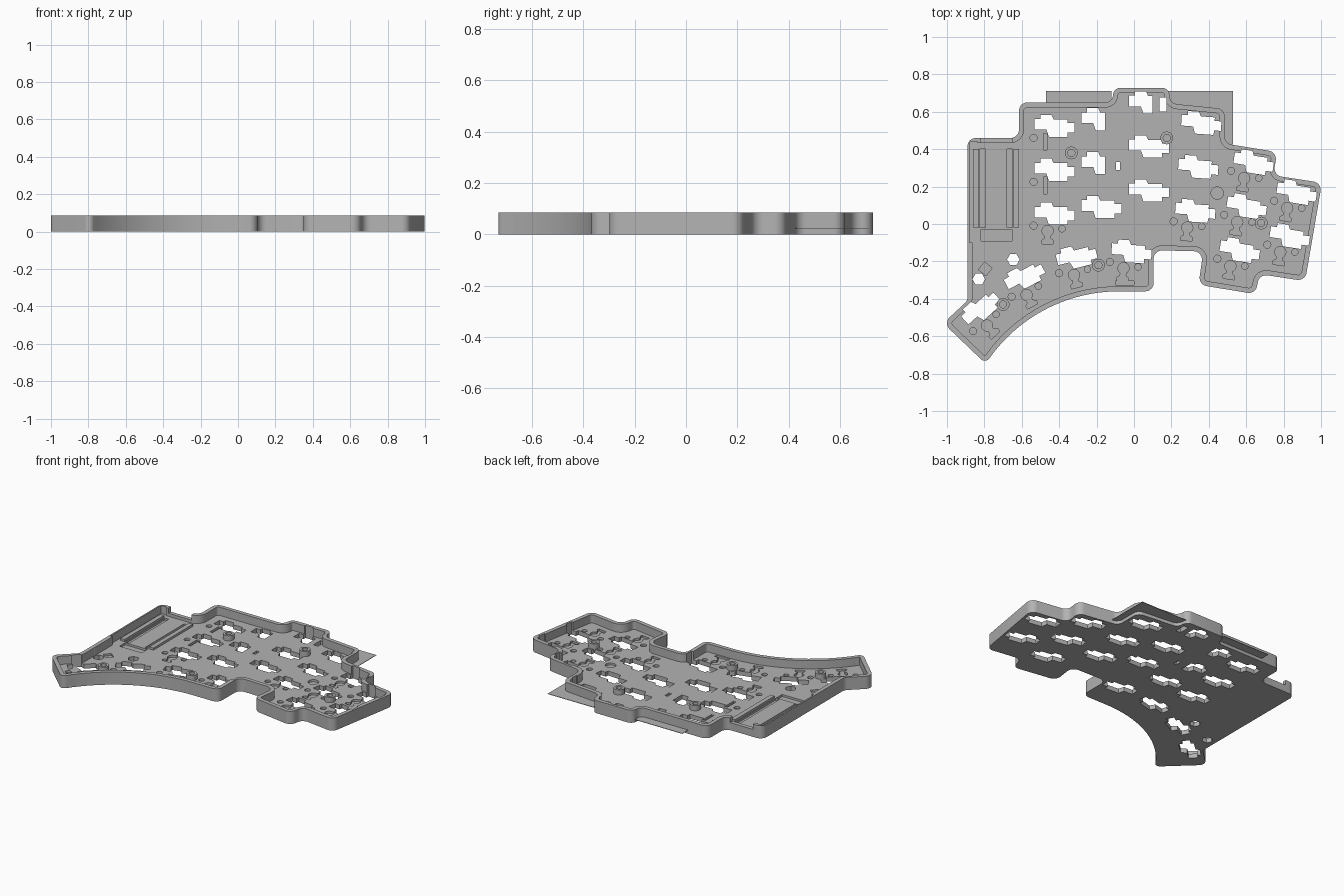
import bpy, bmesh, math
from mathutils import Vector, Matrix

if "Cube" in bpy.data.objects:
    bpy.data.objects.remove(bpy.data.objects["Cube"], do_unlink=True)

HEIGHT, FLOOR, WALL, CORNER = 0.085, 0.03, 0.027, 0.045
RECESS = FLOOR - 0.014

grey = bpy.data.materials.new("plain grey")
grey.use_nodes = True
grey.diffuse_color = (0.45, 0.45, 0.45, 1)
grey.node_tree.nodes["Principled BSDF"].inputs["Base Color"].default_value = grey.diffuse_color


# ---- helpers ----
def finish(name, bm):
    bmesh.ops.recalc_face_normals(bm, faces=bm.faces)
    mesh = bpy.data.meshes.new(name)
    bm.to_mesh(mesh)
    bm.free()
    mesh.materials.append(grey)
    obj = bpy.data.objects.new(name, mesh)
    bpy.context.collection.objects.link(obj)
    return obj


def prism(bm, points, low, high):
    base = bm.faces.new([bm.verts.new((p[0], p[1], low)) for p in points])
    top = bmesh.ops.extrude_face_region(bm, geom=[base])["geom"]
    moved = [v for v in top if isinstance(v, bmesh.types.BMVert)]
    bmesh.ops.translate(bm, verts=moved, vec=(0, 0, high - low))


def disc(x, y, radius, sides=24, turn=0):
    steps = [math.tau * i / sides + turn for i in range(sides)]
    return [(x + radius * math.cos(a), y + radius * math.sin(a)) for a in steps]


def rect(x, y, width, depth):
    w, d = width / 2, depth / 2
    return [(x - w, y - d), (x + w, y - d), (x + w, y + d), (x - w, y + d)]


def place(points, x, y, degrees):
    turn = Matrix.Rotation(math.radians(degrees), 2)
    return [turn @ Vector(p) + Vector((x, y)) for p in points]


def rounded(points):
    """Round each corner whose flag is set, with a short quadratic-like arc."""
    result = []
    for i, (point, is_corner) in enumerate(points):
        if not is_corner:
            result.append(point)
            continue
        a = points[i - 1][0] - point
        b = points[(i + 1) % len(points)][0] - point
        half = a.angle(b) / 2
        cut = min(CORNER / math.tan(half), a.length * 0.48, b.length * 0.48)
        axis = (a.normalized() + b.normalized()).normalized()
        centre = point + axis * cut / math.cos(half)
        start = point + a.normalized() * cut - centre
        end = point + b.normalized() * cut - centre
        sweep = start.angle_signed(end)
        for k in range(9):
            result.append(centre + Matrix.Rotation(-sweep * k / 8, 2) @ start)
    return result


def inset(points, amount):
    result = []
    for i, p in enumerate(points):
        a = (p - points[i - 1]).normalized()
        b = (points[(i + 1) % len(points)] - p).normalized()
        n = Vector((-a.y - b.y, a.x + b.x)).normalized()
        result.append(p + n * amount / max(0.5, n.dot(Vector((-a.y, a.x)))))
    return result


# ---- case outline, anticlockwise from the left thumb corner ----
arc = [(Vector((-0.08, -1.21)) + 0.85 * Vector((math.cos(a), math.sin(a))), False)
       for a in [math.radians(142 - 52 * i / 20) for i in range(21)]]
right_side = [(0.105, -0.36), (0.105, -0.14), (0.37, -0.147), (0.345, -0.325),
              (0.65, -0.375), (0.67, -0.268), (0.915, -0.305), (1.005, 0.22),
              (0.745, 0.26), (0.765, 0.385), (0.485, 0.43), (0.485, 0.615),
              (0.19, 0.645), (0.19, 0.728), (-0.11, 0.728), (-0.115, 0.65),
              (-0.615, 0.65), (-0.615, 0.46), (-0.89, 0.46), (-0.89, -0.41)]
thumb = [(Vector(p), True) for p in [(-1.02, -0.53), (-0.793, -0.747)]]
outline = rounded(thumb + arc + [(Vector(p), True) for p in right_side])

body = bmesh.new()
prism(body, outline, 0, HEIGHT)
case = finish("case_tray", body)

pocket, holes, recesses = bmesh.new(), bmesh.new(), bmesh.new()
prism(pocket, inset(outline, WALL), FLOOR, 0.2)

# thinner left wall and connector gap in the back wall
prism(holes, rect(-0.86, 0.17, 0.04, 0.54), FLOOR, 0.2)
prism(holes, rect(-0.735, 0.46, 0.17, 0.09), 0.05, 0.2)

# ---- key socket openings ----
head = [(-0.043, -0.021), (-0.107, -0.021), (-0.107, 0.037), (-0.075, 0.037),
        (-0.075, 0.059), (-0.016, 0.059), (-0.005, 0.035)]
tail = [(0.07, 0.035), (0.07, 0.016), (0.107, 0.016), (0.107, -0.035),
        (0.07, -0.035), (0.07, -0.059), (-0.03, -0.059)]
full_socket = head + tail
half_socket = head + [(0.02, 0.035), (0.02, -0.059), (-0.03, -0.059)]

# round pocket with a flared foot
swing = [math.radians(-60 + 300 * i / 18) for i in range(19)]
keyhole = [(0.03 * math.cos(a), 0.03 * math.sin(a)) for a in swing]
keyhole += [(-0.015, -0.04), (-0.032, -0.052), (-0.03, -0.07),
            (0.03, -0.07), (0.032, -0.052), (0.015, -0.04)]

# columns: x, y, step x, turn, count, half sockets, first key with pockets
columns = [(-0.425, 0.525, 0, 0, 3, 0, 2), (-0.175, 0.56, 0, 0, 3, 2, 3),
           (0.08, 0.65, 0, 0, 3, 1, 3), (0.36, 0.54, -0.016, -4, 3, 0, 2),
           (0.64, 0.33, -0.037, -9, 3, 0, 0), (0.87, 0.17, -0.037, -9, 2, 0, 0)]
keys = [(x + dx * i, y - 0.235 * i, turn, i < halves, i >= first)
        for x, y, dx, turn, count, halves, first in columns for i in range(count)]
keys += [(x, y, turn, False, True) for x, y, turn in
         [(-0.013, -0.147, -4), (-0.307, -0.174, 14), (-0.585, -0.28, 28), (-0.82, -0.45, 42)]]

for x, y, turn, is_half, has_pockets in keys:
    prism(holes, place(half_socket if is_half else full_socket, x, y, turn), -0.1, 0.2)
    if has_pockets:
        for shape in ([(px - 0.037, py - 0.092) for px, py in keyhole],
                      disc(0.04, -0.08, 0.017), disc(-0.112, -0.064, 0.019)):
            prism(recesses, place(shape, x, y, turn), RECESS, 0.2)

# ---- other openings through the floor ----
for shape in (disc(-0.645, -0.19, 0.034, 6), disc(-0.83, -0.295, 0.034, 6),
              rect(0.155, 0.64, 0.035, 0.075), rect(-0.085, 0.31, 0.02, 0.045)):
    prism(holes, shape, -0.1, 0.2)

# ---- shallow pockets in the floor ----
for shape in (disc(-0.795, -0.24, 0.037, 4, 0.1), disc(0.445, 0.165, 0.033),
              rect(-0.05, -0.315, 0.1, 0.022), rect(-0.735, -0.06, 0.165, 0.06),
              rect(-0.81, 0.19, 0.03, 0.42), rect(-0.665, 0.19, 0.03, 0.42)):
    prism(recesses, shape, RECESS, 0.2)
for y in (0.44, 0.205):
    prism(recesses, rect(-0.475, y, 0.02, 0.09), RECESS, 0.2)
    prism(recesses, disc(-0.537, y + 0.02, 0.019), RECESS, 0.2)

# ---- cut the tray ----
cutters = []
for name, bm in (("pocket_cutter", pocket), ("hole_cutter", holes), ("recess_cutter", recesses)):
    cutter = finish(name, bm)
    cutter.hide_render = True
    cutters.append(cutter)
    cut = case.modifiers.new(name, "BOOLEAN")
    cut.operation, cut.solver, cut.object = "DIFFERENCE", "EXACT", cutter
    cut.use_self = True
graph = bpy.context.evaluated_depsgraph_get()
cut_mesh = bpy.data.meshes.new_from_object(case.evaluated_get(graph))
case.modifiers.clear()
case.data = cut_mesh
for cutter in cutters:
    bpy.data.objects.remove(cutter, do_unlink=True)

# ---- hollow screw posts ----
smooth_parts = [case]
for x, y in [(-0.335, 0.38), (0.175, 0.46), (-0.19, -0.22), (-0.70, -0.43), (0.68, 0.005)]:
    bm = bmesh.new()
    rings = [[bm.verts.new((px, py, z)) for px, py in disc(x, y, r)]
             for r, z in [(0.034, 0.02), (0.034, 0.065), (0.019, 0.065), (0.019, 0.02)]]
    for a, b in zip(rings, rings[1:] + rings[:1]):
        for i in range(len(a)):
            bm.faces.new((a[i - 1], a[i], b[i], b[i - 1]))
    smooth_parts.append(finish("screw_post", bm))

# ---- controller rails ----
for x in (-0.845, -0.63):
    bm = bmesh.new()
    prism(bm, rect(x, 0.19, 0.03, 0.42), 0.02, 0.045)
    finish("controller_rail", bm)

# ---- thin plate showing behind the back wall ----
bm = bmesh.new()
for shape in (rect(-0.295, 0.673, 0.35, 0.076),
              [(0.175, 0.635), (0.47, 0.61), (0.47, 0.43), (0.53, 0.425), (0.53, 0.711), (0.175, 0.711)]):
    prism(bm, shape, 0.022, 0.025)
finish("back_plate", bm)

# ---- smooth rounded walls, crisp edges ----
bpy.ops.object.select_all(action="DESELECT")
for part in smooth_parts:
    part.select_set(True)
bpy.context.view_layer.objects.active = case
bpy.ops.object.shade_smooth_by_angle(angle=math.radians(30))
